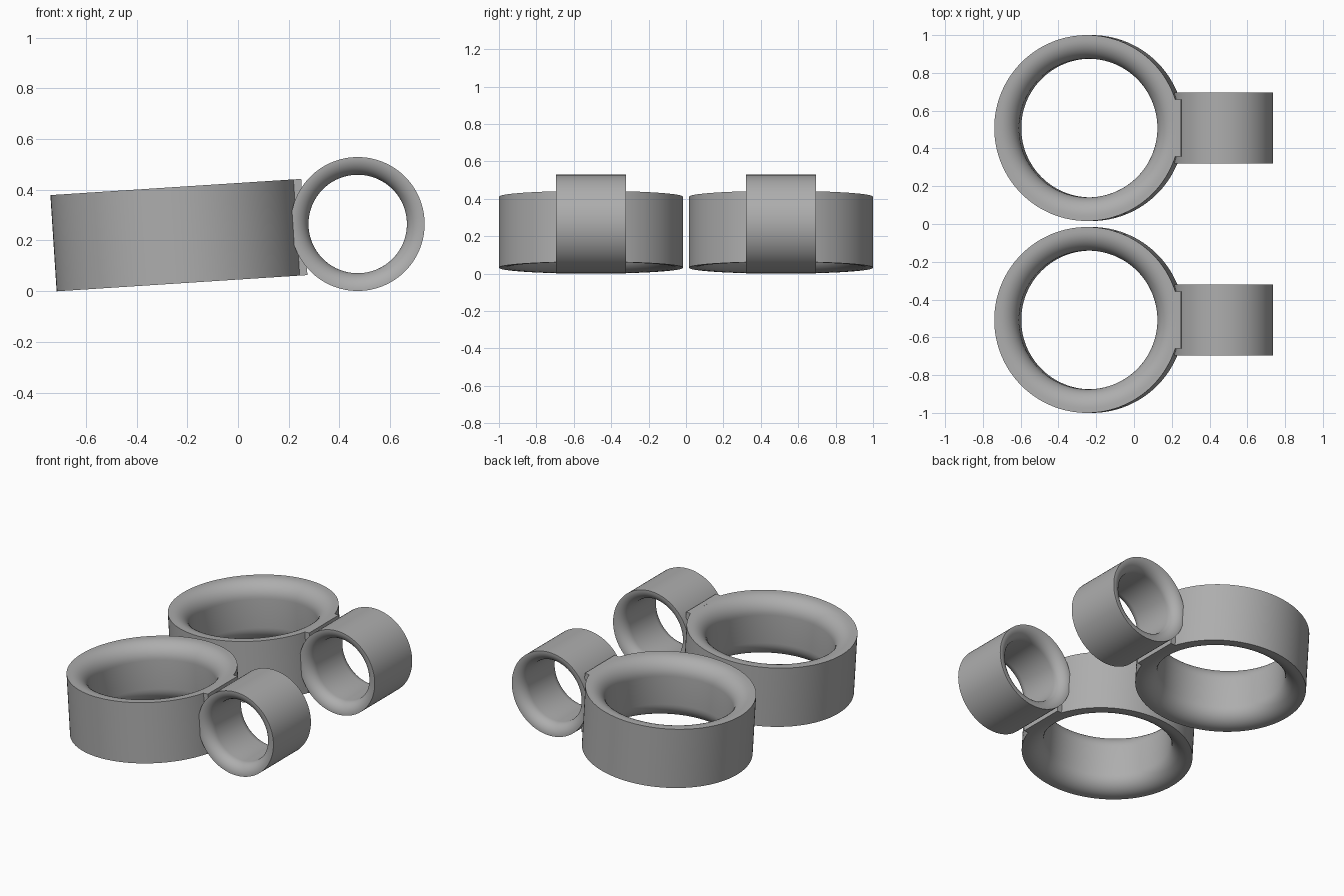
import bpy, bmesh, math
from mathutils import Matrix

if "Cube" in bpy.data.objects:
    bpy.data.objects.remove(bpy.data.objects["Cube"])

grey = bpy.data.materials.new("plain grey")
grey.diffuse_color = (0.42, 0.42, 0.42, 1)
grey.use_nodes = True
grey.node_tree.nodes["Principled BSDF"].inputs["Base Color"].default_value = grey.diffuse_color


def finish(bm, name, matrix, smooth=True):
    bmesh.ops.recalc_face_normals(bm, faces=bm.faces)
    mesh = bpy.data.meshes.new(name)
    bm.to_mesh(mesh)
    bm.free()
    mesh.materials.append(grey)
    ob = bpy.data.objects.new(name, mesh)
    bpy.context.collection.objects.link(ob)
    ob.matrix_world = matrix
    if smooth:
        bpy.ops.object.select_all(action='DESELECT')
        ob.select_set(True)
        bpy.context.view_layer.objects.active = ob
        bpy.ops.object.shade_smooth_by_angle(angle=math.radians(30))
    return ob


def ring(name, outer, inner, height, fillet, matrix, sides=128, steps=10):
    """Straight outer wall, with the bore rounded over at both ends."""
    h = height / 2
    arc = [(inner + fillet * (1 - math.cos(a)), h - fillet * (1 - math.sin(a)))
           for a in (math.pi / 2 * i / steps for i in range(steps + 1))]
    profile = [(r, -z) for r, z in reversed(arc)] + arc
    profile += [(outer, h), (outer, -h)]
    bm = bmesh.new()
    loops = []
    for i in range(sides):
        t = 2 * math.pi * i / sides
        loops.append([bm.verts.new((r * math.cos(t), r * math.sin(t), z)) for r, z in profile])
    n = len(profile)
    for i in range(sides):
        a, b = loops[i], loops[(i + 1) % sides]
        for j in range(n):
            k = (j + 1) % n
            bm.faces.new((a[j], b[j], b[k], a[k]))
    return finish(bm, name, matrix)


def block(name, size, centre, matrix):
    bm = bmesh.new()
    bmesh.ops.create_cube(bm, size=1, matrix=Matrix.Translation(centre) @ Matrix.Diagonal((*size, 1)))
    return finish(bm, name, matrix, smooth=False)


for side, y in (("front", -0.508), ("back", 0.508)):
    # large ring, leaning up towards the small one
    tilt = Matrix.Translation((-0.2365, y, 0.221)) @ Matrix.Rotation(math.radians(-3.7), 4, 'Y')
    ring(side + "_large_ring", 0.492, 0.367, 0.38, 0.1, tilt)
    # flat bridge joining the rings
    block(side + "_bridge", (0.034, 0.30, 0.38), (0.482, 0, 0), tilt)
    # small ring lying across
    across = Matrix.Translation((0.472, y, 0.265)) @ Matrix.Rotation(math.pi / 2, 4, 'X')
    ring(side + "_small_ring", 0.264, 0.194, 0.376, 0.068, across)
